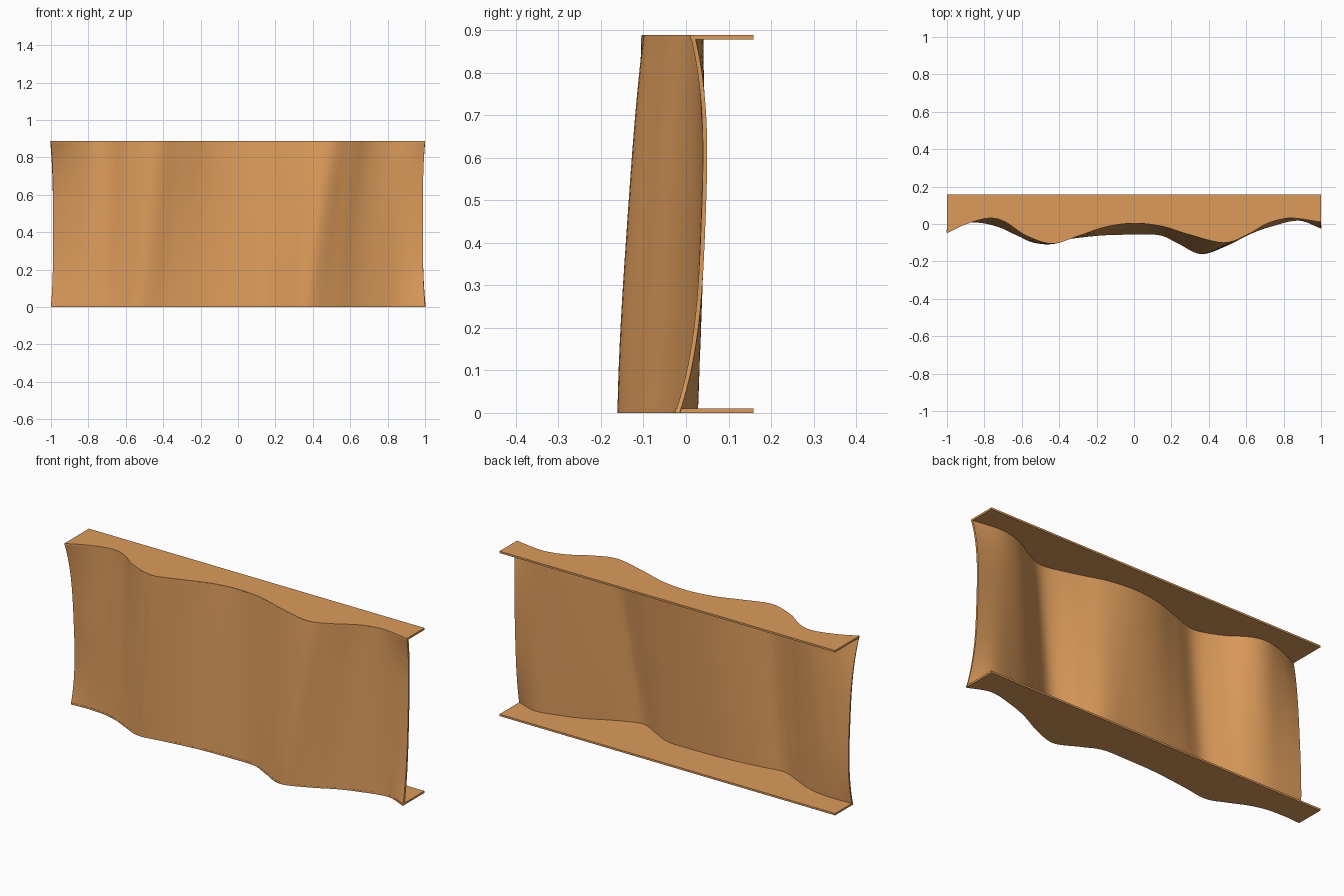
import bpy, bmesh

if "Cube" in bpy.data.objects:
    bpy.data.objects.remove(bpy.data.objects["Cube"])

H, THICK, BACK = 0.888, 0.010, 0.159
NX, NZ = 96, 32

# matching points of the wavy profile: top x, top y, bottom x, bottom y, mid-height bulge
WAVE = [
    (-1.00, -.050, -1.00, .005, .035), (-.90, -.002, -.90, .010, .015),
    (-.78, .031, -.80, .003, .004), (-.69, .012, -.71, -.022, 0),
    (-.58, -.060, -.62, -.064, 0), (-.44, -.105, -.52, -.102, -.005),
    (-.30, -.065, -.37, -.083, 0), (-.15, -.015, -.18, -.062, 0),
    (.00, .004, .00, -.057, 0), (.15, -.012, .14, -.061, 0),
    (.30, -.058, .24, -.107, 0), (.48, -.100, .36, -.161, -.008),
    (.60, -.060, .50, -.115, 0), (.70, -.003, .62, -.055, 0),
    (.78, .024, .73, -.015, 0), (.86, .031, .88, .018, .004),
    (1.00, .010, 1.00, -.025, .043)]


def wave(s):
    """Smooth (Catmull-Rom) profile values at s in 0..1."""
    n = len(WAVE) - 1
    i = min(int(s * n), n - 1)
    f = s * n - i
    b, c = WAVE[i], WAVE[i + 1]
    a = WAVE[i - 1] if i else [2 * p - q for p, q in zip(b, c)]
    d = WAVE[i + 2] if i + 2 <= n else [2 * q - p for p, q in zip(b, c)]
    return [0.5 * (2 * q + (r - p) * f + (2 * p - 5 * q + 4 * r - t) * f * f
                   + (3 * q - p - 3 * r + t) * f ** 3) for p, q, r, t in zip(a, b, c, d)]


def web_point(s, t):
    """Point on the front of the wavy sheet, t = 0 at the bottom and 1 at the top."""
    xt, yt, xb, yb, bulge = wave(s)
    k = 1 - abs(2 * t - 1) ** 3
    x = (xb + (xt - xb) * t) * (1 - 0.012 * k)
    return x, yb + (yt - yb) * t + bulge * k, H * t


tan = bpy.data.materials.new("warm tan")
tan.diffuse_color = (0.72, 0.33, 0.105, 1)
tan.use_nodes = True
tan.node_tree.nodes["Principled BSDF"].inputs["Base Color"].default_value = tan.diffuse_color


def sheet(name, point, nu, nv, offset):
    """Grid surface thickened into a smooth-shaded sheet."""
    bm = bmesh.new()
    g = [[bm.verts.new(point(u / nu, v / nv)) for v in range(nv + 1)] for u in range(nu + 1)]
    for u in range(nu):
        for v in range(nv):
            bm.faces.new((g[u][v], g[u + 1][v], g[u + 1][v + 1], g[u][v + 1]))
    me = bpy.data.meshes.new(name)
    bm.to_mesh(me)
    bm.free()
    me.materials.append(tan)
    ob = bpy.data.objects.new(name, me)
    bpy.context.collection.objects.link(ob)
    bpy.ops.object.select_all(action='DESELECT')
    ob.select_set(True)
    bpy.context.view_layer.objects.active = ob
    mod = ob.modifiers.new("thickness", 'SOLIDIFY')
    mod.thickness, mod.offset = THICK, offset
    bpy.ops.object.modifier_apply(modifier=mod.name)
    bpy.ops.object.shade_smooth_by_angle(angle=0.6)
    return ob


def flange(t, z):
    """Flat lip running from the wavy front edge to a straight back edge."""
    def point(s, v):
        x, y, _ = web_point(s, t)
        straight = -1 + 2 * s
        return x + (straight - x) * v, y + (BACK - y) * v, z
    return point


# wavy upright sheet, set just inside the flange faces
def web(s, v):
    return web_point(s, 0.004 + 0.992 * v)


sheet("wavy_panel", web, NX, NZ, -1)

# top and bottom flanges
sheet("top_flange", flange(1, H), NX, 1, -1)
sheet("bottom_flange", flange(0, 0), NX, 1, 1)
